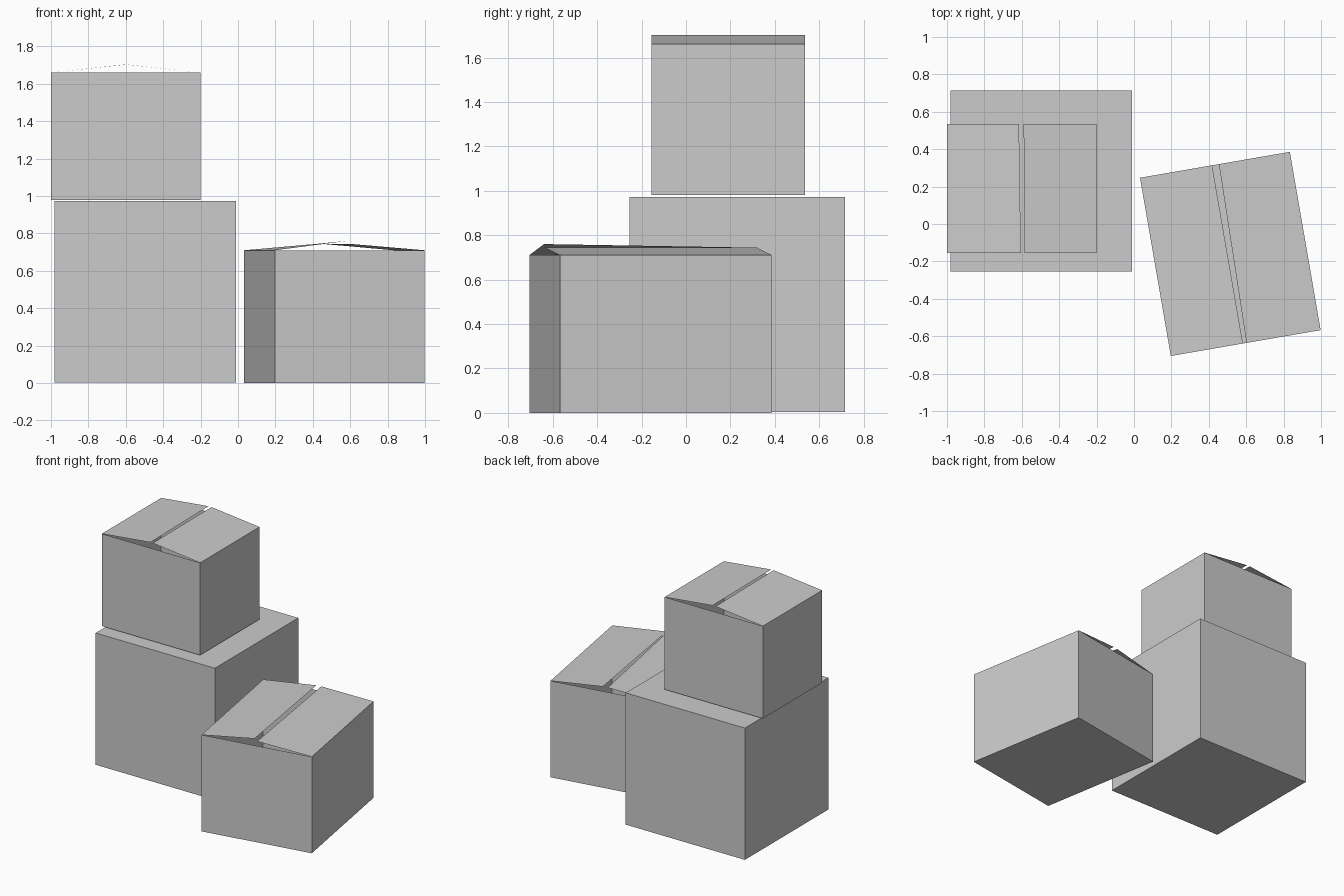
import bpy
import bmesh
import math
from mathutils import Matrix, Vector

cube = bpy.data.objects.get("Cube")
if cube:
    bpy.data.objects.remove(cube, do_unlink=True)

# One plain cardboard grey for everything
grey = bpy.data.materials.new("plain_grey")
grey.use_nodes = True
grey.diffuse_color = (0.6, 0.6, 0.6, 1)
shader = grey.node_tree.nodes["Principled BSDF"]
shader.inputs["Base Color"].default_value = (0.6, 0.6, 0.6, 1)
shader.inputs["Roughness"].default_value = 0.8


def add_object(name, bm, location, turn):
    mesh = bpy.data.meshes.new(name)
    bm.to_mesh(mesh)
    bm.free()
    mesh.materials.append(grey)
    obj = bpy.data.objects.new(name, mesh)
    obj.location = location
    obj.rotation_euler.z = math.radians(turn)
    bpy.context.collection.objects.link(obj)


def add_carton(name, size, location, turn=0, is_open=False):
    """Thin-walled carton with its base centre at the location."""
    bm = bmesh.new()
    bmesh.ops.create_cube(bm, size=1, matrix=Matrix.Diagonal((*size, 1)))
    bmesh.ops.translate(bm, verts=bm.verts, vec=(0, 0, size[2] / 2))
    if is_open:
        lid = [f for f in bm.faces if f.normal.z > 0.9]
        bmesh.ops.delete(bm, geom=lid, context='FACES_ONLY')
    add_object(name, bm, location, turn)


def add_flap(name, size, location, turn, side, front, back):
    """Flap hinged on one side; front and back give each tip's (reach, rise)."""
    hinge, half_depth, top = side * size[0] / 2, size[1] / 2, size[2]
    corners = [Vector((hinge, -half_depth, top)), Vector((hinge, half_depth, top))]
    for y, (reach, rise) in ((half_depth, back), (-half_depth, front)):
        corners.append(Vector((hinge - side * reach, y, top + rise)))
    bm = bmesh.new()
    face = bm.faces.new([bm.verts.new(c) for c in corners])
    face.normal_update()
    if face.normal.z < 0:
        face.normal_flip()
    add_object(name, bm, location, turn)


# Large closed carton
add_carton("large_box", (0.97, 0.97, 0.97), (-0.495, 0.23, 0.003))

# Smaller carton stacked on top, with loosely closed flaps
size, place = (0.8, 0.69, 0.68), (-0.6, 0.19, 0.98)
add_carton("upper_box", size, place, 0, True)
add_flap("upper_box_right_flap", size, place, 0, -1, (0.395, 0.042), (0.385, 0.042))
add_flap("upper_box_left_flap", size, place, 0, 1, (0.385, 0.042), (0.39, 0.042))

# Carton standing beside the stack, turned slightly
size, place, turn = (0.813, 0.967, 0.71), (0.515, -0.16, 0), 9.8
add_carton("side_box", size, place, turn, True)
add_flap("side_box_right_flap", size, place, turn, -1, (0.391, 0.05), (0.391, 0.034))
add_flap("side_box_left_flap", size, place, turn, 1, (0.402, 0.034), (0.385, 0.034))
